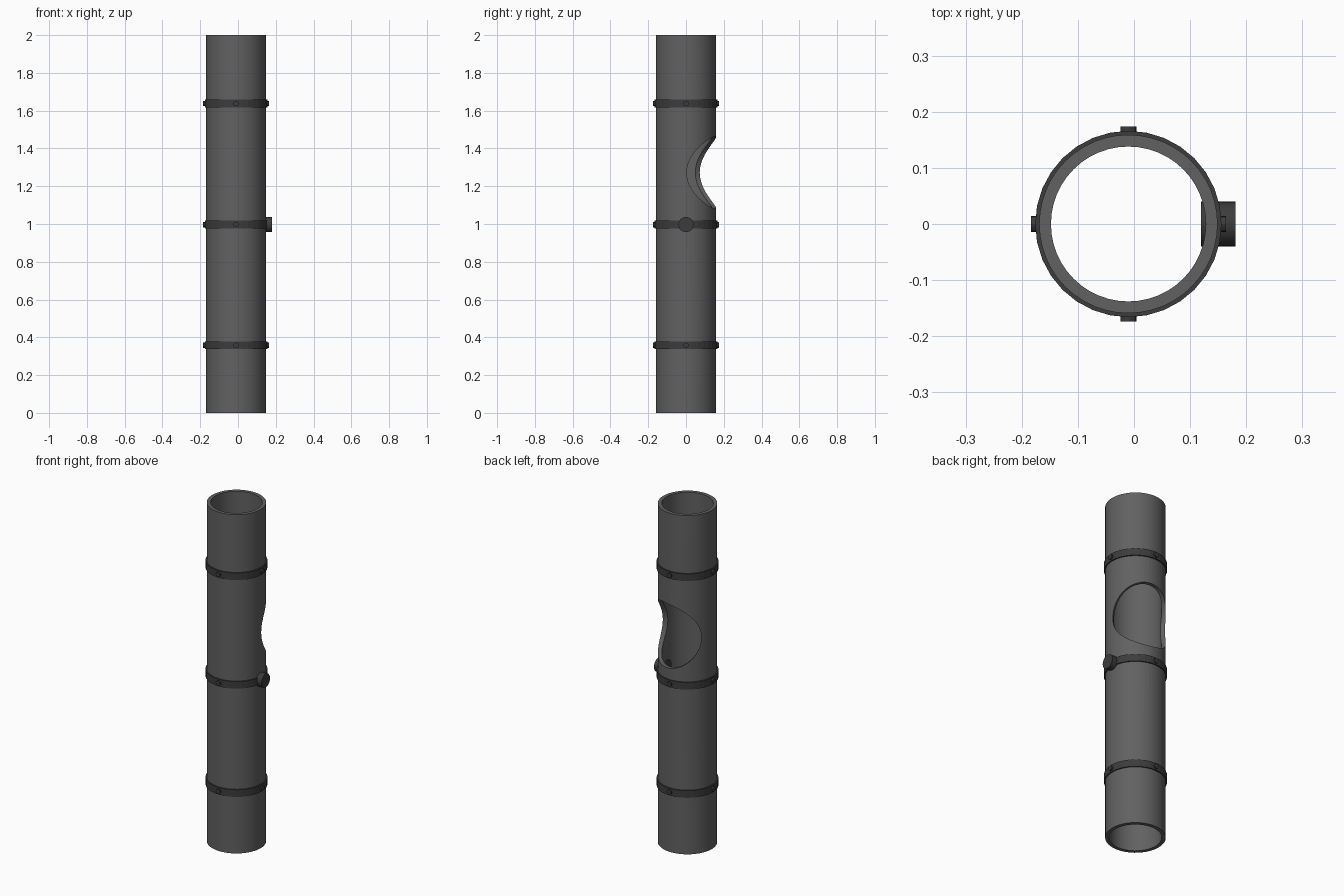
import bpy, bmesh, math
from math import pi, cos, sin

if "Cube" in bpy.data.objects:
    bpy.data.objects.remove(bpy.data.objects["Cube"])

CX = -0.01  # pipe axis offset, balanced by the side plug


def material(name, v):
    m = bpy.data.materials.new(name)
    m.diffuse_color = (v, v, v, 1)
    m.use_nodes = True
    m.node_tree.nodes["Principled BSDF"].inputs["Base Color"].default_value = m.diffuse_color
    return m


pipe_mat = material("pipe_grey", 0.12)
dark_mat = material("dark_grey", 0.045)


def smooth(ob):
    bpy.ops.object.select_all(action='DESELECT')
    ob.select_set(True)
    bpy.context.view_layer.objects.active = ob
    bpy.ops.object.shade_smooth_by_angle(angle=math.radians(30))


def tube(name, r_out, r_in, z0, z1, sides, mat):
    # rectangular section swept round the pipe axis
    section = [(r_in, z0), (r_out, z0), (r_out, z1), (r_in, z1)]
    bm = bmesh.new()
    rings = [[bm.verts.new((CX + r * cos(2 * pi * i / sides),
                            r * sin(2 * pi * i / sides), z)) for r, z in section]
             for i in range(sides)]
    for i in range(sides):
        a, b = rings[i], rings[(i + 1) % sides]
        for j in range(4):
            k = (j + 1) % 4
            bm.faces.new((a[j], b[j], b[k], a[k]))
    bmesh.ops.recalc_face_normals(bm, faces=bm.faces)
    me = bpy.data.meshes.new(name)
    bm.to_mesh(me)
    bm.free()
    ob = bpy.data.objects.new(name, me)
    bpy.context.collection.objects.link(ob)
    me.materials.append(mat)
    return ob


def stud(name, angle, r0, r1, z, radius, sides, mat):
    # cylinder pointing radially outwards
    mid = (r0 + r1) / 2
    bpy.ops.mesh.primitive_cylinder_add(
        vertices=sides, radius=radius, depth=r1 - r0,
        location=(CX + mid * cos(angle), mid * sin(angle), z),
        rotation=(0, pi / 2, angle))
    ob = bpy.context.object
    ob.name = name
    ob.data.materials.append(mat)
    smooth(ob)
    return ob


# main pipe
pipe = tube("pipe", 0.159, 0.138, 0, 2, 48, pipe_mat)

# spherical bite out of the back wall
a = math.radians(77)
bpy.ops.mesh.primitive_uv_sphere_add(
    segments=48, ring_count=24, radius=0.191,
    location=(CX + 0.152 * cos(a), 0.152 * sin(a), 1.272))
cutter = bpy.context.object
cutter.name = "hole_cutter"
cutter.hide_render = True
mod = pipe.modifiers.new("hole", 'BOOLEAN')
mod.operation = 'DIFFERENCE'
mod.solver = 'EXACT'
mod.object = cutter
bpy.context.view_layer.objects.active = pipe
bpy.ops.object.modifier_apply(modifier="hole")
bpy.data.objects.remove(cutter, do_unlink=True)
smooth(pipe)

# clamping collars, each with four bolts
for n, z in enumerate((0.358, 0.997, 1.638), 1):
    tube(f"collar_{n}", 0.166, 0.150, z - 0.021, z + 0.021, 32, dark_mat)
    for k in range(4):
        stud(f"collar_{n}_bolt_{k + 1}", k * pi / 2, 0.152, 0.174, z, 0.0143, 12, dark_mat)

# round side plug passing through the wall
stud("side_plug", 0, 0.129, 0.191, 0.997, 0.04, 32, dark_mat)
